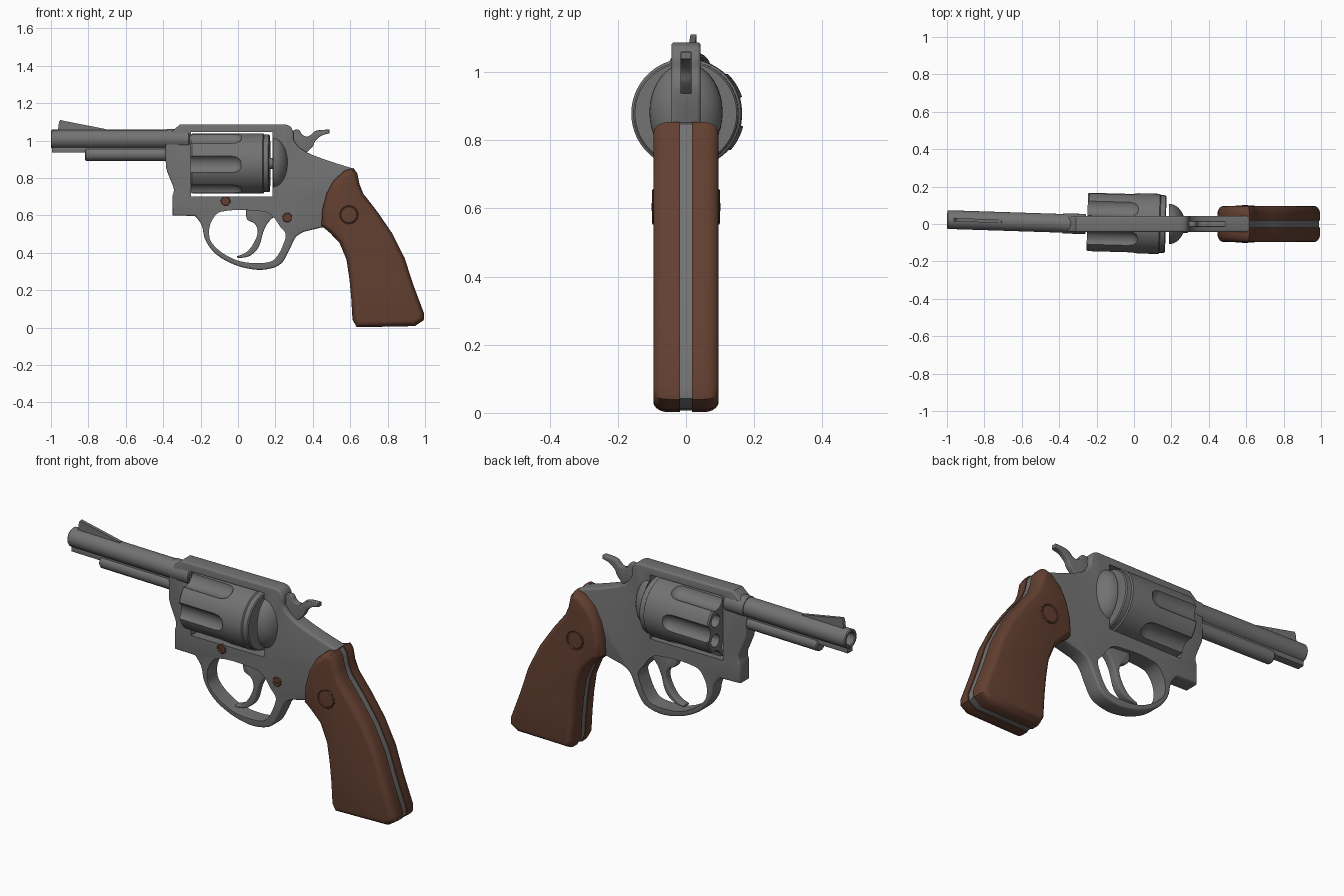
import bpy, bmesh, math
from mathutils import Vector, Matrix

if "Cube" in bpy.data.objects:
    bpy.data.objects.remove(bpy.data.objects["Cube"])


def material(name, rgb):
    m = bpy.data.materials.new(name)
    m.diffuse_color = (*rgb, 1)
    m.use_nodes = True
    m.node_tree.nodes["Principled BSDF"].inputs["Base Color"].default_value = m.diffuse_color
    return m


STEEL = material("steel grey", (0.17, 0.17, 0.17))
WOOD = material("walnut brown", (0.125, 0.05, 0.03))


def finish(name, bm, mat, angle=35, turn=0, pivot=0):
    """Turn a bmesh into an object, optionally swung about z at x = pivot."""
    bmesh.ops.recalc_face_normals(bm, faces=bm.faces[:])
    if turn:
        bmesh.ops.rotate(bm, verts=bm.verts[:], cent=(pivot, 0, 0), matrix=Matrix.Rotation(turn, 3, 'Z'))
    me = bpy.data.meshes.new(name)
    bm.to_mesh(me)
    bm.free()
    ob = bpy.data.objects.new(name, me)
    bpy.context.collection.objects.link(ob)
    me.materials.append(mat)
    smooth(ob, angle)
    return ob


def smooth(ob, angle=35):
    bpy.ops.object.select_all(action='DESELECT')
    ob.select_set(True)
    bpy.context.view_layer.objects.active = ob
    bpy.ops.object.shade_smooth_by_angle(angle=math.radians(angle))


def cut(ob, cutter):
    mod = ob.modifiers.new("cut", 'BOOLEAN')
    mod.operation, mod.solver, mod.object = 'DIFFERENCE', 'EXACT', cutter
    bpy.context.view_layer.objects.active = ob
    bpy.ops.object.modifier_apply(modifier="cut")
    bpy.data.objects.remove(cutter)
    smooth(ob)


def spline(pts, n=5):
    """Closed smooth outline; a third value marks a sharp corner."""
    p, sharp, k = [Vector(q[:2]) for q in pts], [len(q) > 2 for q in pts], len(pts)
    out = []
    for i in range(k):
        j = (i + 1) % k
        a, b = p[i], p[j]
        out.append(a)
        if sharp[i] and sharp[j]:
            continue
        ln = (b - a).length
        ta = Vector((0, 0)) if sharp[i] else (b - p[i - 1]).normalized() * ln
        tb = Vector((0, 0)) if sharp[j] else (p[(j + 1) % k] - a).normalized() * ln
        for s in range(1, n):
            t = s / n
            out.append(a * (2*t**3 - 3*t*t + 1) + ta * (t**3 - 2*t*t + t)
                       + b * (3*t*t - 2*t**3) + tb * (t**3 - t*t))
    return out


def inset(p, d):
    area = sum(p[i - 1].x * p[i].y - p[i].x * p[i - 1].y for i in range(len(p)))
    sg = 1 if area > 0 else -1
    out = []
    for i, q in enumerate(p):
        e1, e2 = (q - p[i - 1]).normalized(), (p[(i + 1) % len(p)] - q).normalized()
        n1, n2 = Vector((-e1.y, e1.x)) * sg, Vector((-e2.y, e2.x)) * sg
        out.append(q + (n1 + n2) * d / max(0.4, 1 + n1.dot(n2)))
    return out


def slab(bm, p, y0, y1, r=0, d=0, steps=3, first=True):
    """Extrude an x-z outline from y0 to y1 with rounded rims."""
    p = [Vector(q[:2]) for q in p]
    arc = [(r * (1 - math.sin(t)), d * (1 - math.cos(t)))
           for t in (k * math.pi / 2 / steps for k in range(steps + 1))] if r else [(0, 0)]
    s = 1 if y1 > y0 else -1
    layers = [(y0 + s * b, a) for a, b in arc] if first else [(y0, 0)]
    layers += [(y1 - s * b, a) for a, b in reversed(arc)]
    rings = [[bm.verts.new((q.x, y, q.y)) for q in inset(p, a)] for y, a in layers]
    bm.faces.new(rings[0])
    bm.faces.new(rings[-1])
    for u, v in zip(rings, rings[1:]):
        for i in range(len(u)):
            bm.faces.new((u[i - 1], u[i], v[i], v[i - 1]))


def lathe(bm, prof, c=(0, 0, 0), axis='X', n=40, sy=1):
    """Spin a (distance, radius) profile about the x or y axis through c."""
    rings = []
    for a, r in prof:
        ring = []
        for k in range(n if r > 0 else 1):
            t = 2 * math.pi * k / n
            u, w = r * math.cos(t) * sy, r * math.sin(t)
            v = (a, u, w) if axis == 'X' else (u, a, w)
            ring.append(bm.verts.new(Vector(c) + Vector(v)))
        rings.append(ring)
    for u, v in zip(rings, rings[1:]):
        for k in range(n):
            f = [u[k - 1], u[k], v[k], v[k - 1]] if len(u) > 1 and len(v) > 1 else \
                ([u[0], v[k], v[k - 1]] if len(v) > 1 else [u[k - 1], u[k], v[0]])
            bm.faces.new(f)


# Frame with trigger guard
outline = [(-.385, 1.02, 1), (-.31, 1.087, 1), (.25, 1.087, 1), (.28, 1.075), (.297, 1.04), (.30, 1.0),
           (.345, .95), (.46, .90), (.612, .852, 1), (.60, .70, 1), (.50, .535, 1), (.445, .535, 1),
           (.355, .513, 1), (.31, .485), (.27, .406), (.23, .342), (.17, .315), (.09, .31), (-.02, .337),
           (-.12, .395), (-.175, .47), (-.195, .55), (-.23, .597, 1), (-.35, .60, 1), (-.35, .705, 1),
           (-.343, .74), (-.365, .80), (-.385, .86)]
bm = bmesh.new()
slab(bm, spline(outline), -.043, .043, .01, .01)
frame = finish("frame", bm, STEEL)
hole = [(-.09, .62), (-.145, .56), (-.152, .48), (-.12, .43), (-.06, .385), (.01, .355), (.10, .345), (.18, .355),
        (.215, .39), (.24, .44), (.255, .50), (.225, .54), (.19, .59), (.14, .62)]
bm = bmesh.new()
slab(bm, spline(hole), -.2, .2)
slab(bm, [(-.25, .70), (.185, .70), (.185, 1.045), (-.25, 1.045)], -.2, .2)
cut(frame, finish("frame_cutter", bm, STEEL))

# Recoil shield behind the cylinder
bm = bmesh.new()
lathe(bm, [(.187, 0)] + [(.187 + .085 * math.sin(t), .143 * math.cos(t))
      for t in (k * math.pi / 20 for k in range(10))] + [(.272, 0)], (0, 0, .882), sy=.75)
finish("recoil_shield", bm, STEEL)

# Barrel with bore, collar, underlug, ejector shroud and sight, swung slightly
SWING = dict(turn=-.0325, pivot=-.27)
bm = bmesh.new()
lathe(bm, [(-.80, 0), (-.80, .033), (-.995, .033), (-1, .037), (-1, .046), (-.995, .05), (-.38, .05), (-.38, .054),
           (-.262, .054), (-.257, .05), (-.257, 0)], (0, 0, 1.008))
finish("barrel", bm, STEEL, **SWING)
bm = bmesh.new()
slab(bm, [(-.995, .936), (-.36, .936), (-.36, .965), (-.995, .965)], -.022, .022, .004, .004)
finish("barrel_underlug", bm, STEEL, **SWING)
bm = bmesh.new()
lathe(bm, [(-.818, 0), (-.818, .03), (-.812, .035), (-.36, .035), (-.36, 0)], (0, 0, .927))
finish("ejector_shroud", bm, STEEL, **SWING)
bm = bmesh.new()
slab(bm, [(-.965, 1.04), (-.70, 1.04), (-.71, 1.062), (-.93, 1.105), (-.95, 1.11), (-.957, 1.10)], -.009, .009)
finish("front_sight", bm, STEEL, **SWING)

# Fluted cylinder with six chambers
CZ = .878
bm = bmesh.new()
lathe(bm, [(-.25, 0), (-.25, .155), (-.243, .161), (.135, .161), (.14, .154), (.165, .154), (.17, .149), (.17, 0)],
      (0, 0, CZ), n=72)
cylinder = finish("cylinder", bm, STEEL)
bm = bmesh.new()
for k in range(6):
    t = math.radians(60 * k + 2)
    lathe(bm, [(-.4, 0), (-.4, .055), (-.03, .055), (-.005, .051), (.015, .039), (.025, .02), (.028, 0)],
          (0, .187 * math.cos(t), CZ + .187 * math.sin(t)), n=32)
    t += math.radians(30)
    lathe(bm, [(-.4, 0), (-.4, .034), (.1, .034), (.1, 0)],
          (0, .105 * math.cos(t), CZ + .105 * math.sin(t)), n=20)
cut(cylinder, finish("cylinder_cutter", bm, STEEL))
cylinder.data.transform(Matrix.Translation((.15, 0, 0)) @ Matrix.Rotation(-.028, 4, 'Z')
                        @ Matrix.Translation((-.15, 0, 0)))
bm = bmesh.new()
lathe(bm, [(-.27, 0), (-.27, .03), (.20, .03), (.20, 0)], (0, 0, CZ), n=24)
finish("cylinder_pin", bm, STEEL)

# Hammer and trigger
bm = bmesh.new()
slab(bm, spline([(.27, 1.04, 1), (.32, 1.06), (.345, 1.03), (.375, 1.022), (.415, 1.052), (.488, 1.058, 1),
                 (.488, 1.038, 1), (.45, 1.028), (.415, 1.0), (.40, .97), (.36, .93, 1), (.27, .94, 1)]),
     -.016, .016, .004, .004)
finish("hammer", bm, STEEL)
bm = bmesh.new()
slab(bm, spline([(.045, .64, 1), (.048, .58), (.09, .555), (.105, .51), (.08, .445), (.04, .40), (-.005, .382, 1),
                 (-.003, .372, 1), (.06, .382), (.11, .43), (.135, .51), (.16, .56), (.20, .60, 1), (.18, .64, 1)]),
     -.022, .022, .006, .006)
finish("trigger", bm, STEEL)

# Grip panels, medallions and the steel strip between them
grip = [(.617, .853), (.57, .84), (.51, .786), (.473, .716), (.451, .631), (.446, .545), (.49, .508), (.542, .455),
        (.58, .364), (.596, .257), (.606, .15), (.612, .043), (.635, .002), (.945, .008), (.993, .04), (.995, .075),
        (.937, .23), (.89, .374), (.825, .503), (.745, .62), (.67, .716), (.65, .765), (.638, .824)]
grip = [Vector(q) for q in grip]
for side, s in (("front", -1), ("back", 1)):
    bm = bmesh.new()
    slab(bm, grip, .018 * s, .096 * s, .03, .045, 5, first=False)
    finish("grip_panel_" + side, bm, WOOD, 40)
    bm = bmesh.new()
    lathe(bm, [(.08 * s, 0), (.08 * s, .052), (.097 * s, .052), (.099 * s, .049), (.096 * s, .045), (.099 * s, .042),
               (.101 * s, 0)], (.593, 0, .604), 'Y', 32)
    finish("grip_medallion_" + side, bm, WOOD)
bm = bmesh.new()
slab(bm, inset(grip, .005), -.019, .019)
finish("grip_strip", bm, STEEL)

# Slotted screws on the front side
for i, (x, z, a) in enumerate([(-.067, .676, -.7), (.264, .588, 0)]):
    bm = bmesh.new()
    lathe(bm, [(-.03, 0), (-.03, .026), (-.045, .026), (-.048, .022), (-.048, 0)], (x, 0, z), 'Y', 24)
    screw = finish("screw_%d" % (i + 1), bm, WOOD)
    bm = bmesh.new()
    ends = [(x + u * math.cos(a) - w * math.sin(a), z + u * math.sin(a) + w * math.cos(a))
            for u, w in ((-.04, -.004), (.04, -.004), (.04, .004), (-.04, .004))]
    slab(bm, ends, -.06, -.0445)
    cut(screw, finish("slot_cutter", bm, WOOD))
